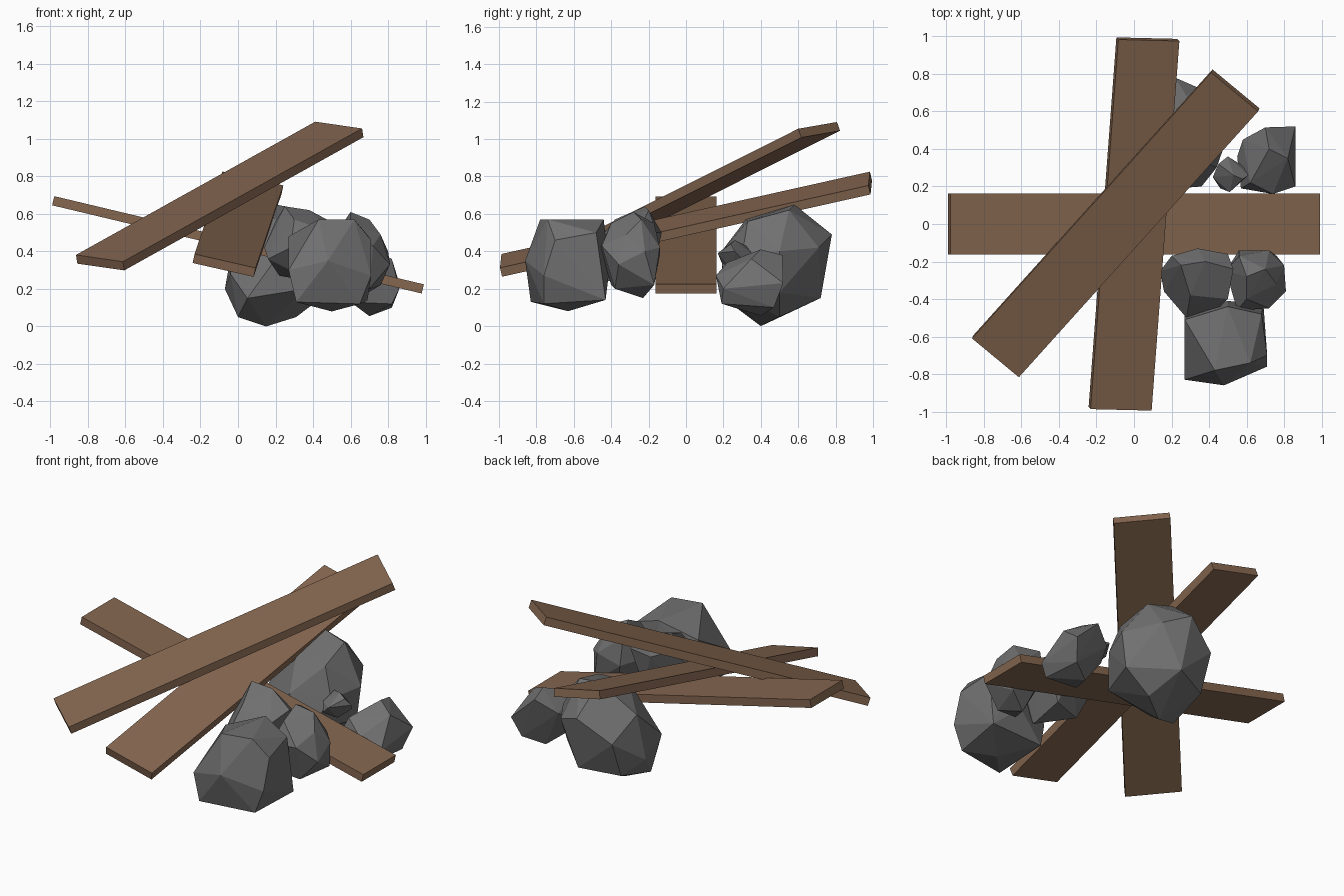
import bpy, bmesh
from mathutils import Vector


def material(name, rgb):
    m = bpy.data.materials.new(name)
    m.diffuse_color = (*rgb, 1)
    return m


WOOD = material("brown wood", (0.235, 0.135, 0.08))
STONE = material("grey stone", (0.165, 0.165, 0.168))


def finish(bm, name, mat):
    bmesh.ops.recalc_face_normals(bm, faces=bm.faces)
    mesh = bpy.data.meshes.new(name)
    bm.to_mesh(mesh)
    bm.free()
    mesh.materials.append(mat)
    bpy.context.collection.objects.link(bpy.data.objects.new(name, mesh))


def plank(name, start, end, across, thick=0.05):
    """Straight board from start to end, rolled so its width follows across."""
    a, b, w = Vector(start), Vector(end), Vector(across)
    along = (b - a).normalized()
    width = w.length
    w = (w - along * w.dot(along)).normalized()
    n = along.cross(w)
    bm = bmesh.new()
    bmesh.ops.create_cube(bm, size=1)
    for v in bm.verts:
        x, y, z = v.co
        v.co = (a + b) / 2 + along * x * (b - a).length + w * y * width + n * z * thick
    finish(bm, name, WOOD)


def rock(name, points):
    """Faceted boulder: hull around its corner points."""
    bm = bmesh.new()
    for p in points:
        bm.verts.new(p)
    res = bmesh.ops.convex_hull(bm, input=bm.verts)
    loose = [v for v in bm.verts if not v.link_faces]
    bmesh.ops.delete(bm, geom=loose, context='VERTS')
    finish(bm, name, STONE)


# Three crossed boards
plank("low_plank", (-0.985, 0, 0.67), (0.985, 0, 0.2), (0, 0.325, 0))
plank("middle_plank", (-0.074, -0.985, 0.325), (0.074, 0.985, 0.765), (0.325, -0.012, -0.075))
plank("top_plank", (-0.735, -0.705, 0.34), (0.54, 0.712, 1.05), (0.25, -0.207, -0.036))

# Boulders in front
rock("front_boulder", [
    (.48, -.86, .35), (.27, -.83, .3), (.31, -.83, .13), (.65, -.76, .12),
    (.71, -.76, .27), (.71, -.7, .46), (.62, -.74, .57), (.43, -.78, .57),
    (.27, -.51, .48), (.5, -.44, .57), (.68, -.48, .5), (.5, -.63, .08),
    (.32, -.45, .14), (.69, -.43, .14), (.5, -.41, .3), (.27, -.48, .3)])
rock("left_boulder", [
    (.14, -.25, .42), (.16, -.36, .36), (.2, -.17, .56), (.25, -.22, .64),
    (.38, -.2, .62), (.34, -.13, .5), (.5, -.16, .5), (.53, -.24, .54),
    (.5, -.4, .5), (.28, -.5, .42), (.4, -.5, .4), (.3, -.38, .57),
    (.22, -.25, .27), (.42, -.18, .27), (.4, -.42, .24)])
rock("right_boulder", [
    (.49, -.25, .4), (.56, -.17, .55), (.6, -.28, .61), (.7, -.24, .57),
    (.72, -.14, .42), (.56, -.14, .38), (.8, -.22, .4), (.81, -.36, .33),
    (.76, -.32, .49), (.72, -.45, .43), (.55, -.46, .42), (.6, -.4, .55),
    (.64, -.23, .15), (.7, -.38, .2), (.55, -.4, .22), (.76, -.17, .22)])

# Boulders behind
rock("back_boulder", [
    (.15, .4, 0), (0, .35, .05), (-.07, .5, .2), (-.04, .3, .28),
    (.02, .62, .12), (.31, .5, .05), (.05, .2, .15), (.36, .2, .2),
    (.2, .58, .65), (.36, .55, .62), (.38, .33, .56), (.18, .32, .57),
    (.22, .78, .49), (.38, .71, .42), (.25, .72, .15), (.51, .5, .4),
    (.48, .5, .18), (-.02, .52, .48), (.02, .71, .35), (.23, .19, .4), (.44, .3, .38)])
rock("side_boulder", [
    (.55, .36, .24), (.58, .45, .3), (.7, .515, .38), (.86, .52, .23),
    (.86, .2, .2), (.74, .16, .27), (.57, .19, .22), (.82, .35, .36),
    (.72, .4, .41), (.62, .22, .34), (.82, .47, .1), (.82, .19, .12),
    (.7, .4, .055), (.6, .2, .13)])
rock("pebble", [
    (.42, .25, .38), (.46, .19, .34), (.51, .17, .39), (.61, .26, .4),
    (.58, .31, .35), (.5, .36, .38), (.45, .32, .43), (.53, .26, .46),
    (.58, .24, .44), (.52, .25, .3)])
